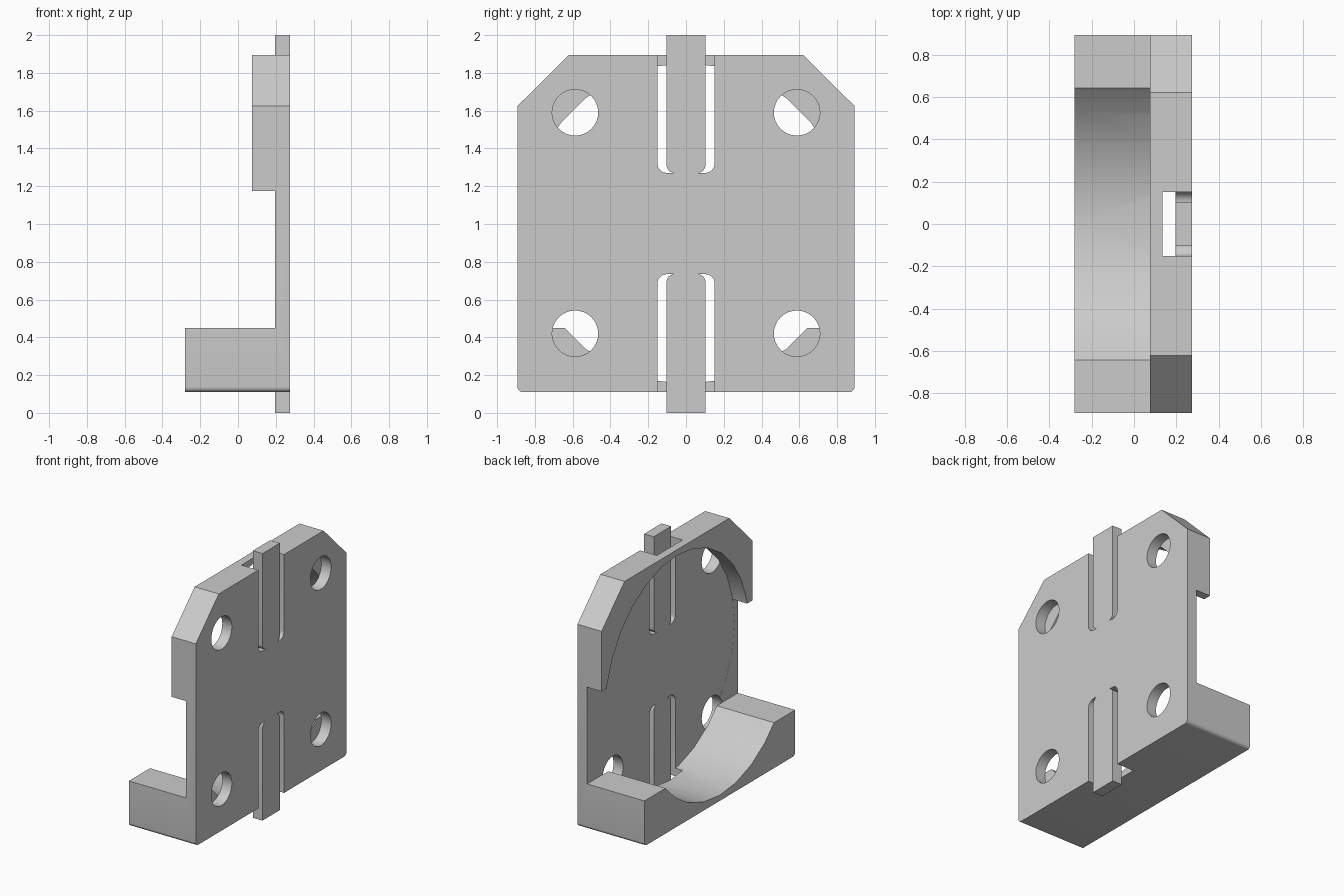
import bpy, bmesh
from math import cos, sin, pi, radians

if "Cube" in bpy.data.objects:
    bpy.data.objects.remove(bpy.data.objects["Cube"])

MID = 1.0025            # height of the plate centre
HALF = 0.892            # half width of the plate
FRONT, BACK, FLOOR = -0.28, 0.275, 0.195
TAB, SLOT = 0.103, 0.152


def arc(cy, cz, r, a0, a1, n):
    """Points on an arc, angles in degrees."""
    return [(cy + r * cos(radians(a0 + (a1 - a0) * i / n)),
             cz + r * sin(radians(a0 + (a1 - a0) * i / n))) for i in range(n + 1)]


def circle(cy, cz, r, n):
    return arc(cy, cz, r, 90, 450, n)[:-1]


def prism(name, pts, lo, hi, axis='X'):
    """Extrude a (y,z) outline along X, or an (x,z) outline along Y."""
    bm = bmesh.new()
    place = (lambda p, t: (t, p[0], p[1])) if axis == 'X' else (lambda p, t: (p[0], t, p[1]))
    a = [bm.verts.new(place(p, lo)) for p in pts]
    b = [bm.verts.new(place(p, hi)) for p in pts]
    bm.faces.new(a)
    bm.faces.new(b[::-1])
    for i in range(len(pts)):
        j = (i + 1) % len(pts)
        bm.faces.new((a[i], b[i], b[j], a[j]))
    bmesh.ops.recalc_face_normals(bm, faces=bm.faces)
    me = bpy.data.meshes.new(name)
    bm.to_mesh(me)
    bm.free()
    ob = bpy.data.objects.new(name, me)
    bpy.context.collection.objects.link(ob)
    return ob


def activate(ob):
    bpy.ops.object.select_all(action='DESELECT')
    ob.select_set(True)
    bpy.context.view_layer.objects.active = ob


def boolean(ob, tool, operation='DIFFERENCE'):
    mod = ob.modifiers.new(tool.name, 'BOOLEAN')
    mod.operation, mod.solver, mod.object = operation, 'EXACT', tool
    activate(ob)
    bpy.ops.object.modifier_apply(modifier=mod.name)
    bpy.data.objects.remove(tool)


# Body: side profile with bottom ledge and top rim, trimmed to the front outline
bracket = prism("bracket_body", [
    (FRONT, 0), (BACK, 0), (BACK, 2), (0.075, 2), (0.075, 1.175),
    (FLOOR, 1.175), (FLOOR, 0.45), (FRONT, 0.45)], -1, 1, 'Y')
outline = (arc(-HALF + 0.028, 0.138, 0.028, 180, 270, 6)
           + arc(HALF - 0.028, 0.138, 0.028, 270, 360, 6)
           + [(HALF, 1.625), (0.62, 1.895), (-0.62, 1.895), (-HALF, 1.625)])
boolean(bracket, prism("outline_trim", outline, -0.5, 0.5), 'INTERSECT')

# Four screw holes through the plate thickness only
for y in (-0.587, 0.587):
    for z in (0.42, 1.59):
        boolean(bracket, prism("hole_cutter", circle(y, z, 0.122, 32), FLOOR - 0.0005, 0.4))

# Round recess that scoops the ledge and the rim
boolean(bracket, prism("recess_cutter", circle(0, MID, 0.85, 28), -0.5, FLOOR + 0.0005))

# Spring tabs, each standing in a round-cornered slot, top and bottom
parts = [bracket]
for side, label in ((1, "top"), (-1, "bottom")):
    def strip(half, r, end):
        pts = (arc(-half + r, 0.268 + r, r, 180, 270, 6)
               + arc(half - r, 0.268 + r, r, 270, 360, 6) + [(half, end), (-half, end)])
        return [(y, MID + side * z) for y, z in pts]
    boolean(bracket, prism("slot_cutter", strip(SLOT, 0.05, 1.1), 0.135, 0.4))
    parts.append(prism(label + "_spring_tab", strip(TAB, 0.042, 0.9975), FLOOR, BACK))
    for v in parts[-1].data.vertices:
        v.co.z = min(2, max(0, v.co.z - (0 if side > 0 else 0.005)
                            if abs(v.co.z - MID) > 0.9 else v.co.z))

for ob in parts:
    activate(ob)
    bpy.ops.object.shade_smooth_by_angle(angle=radians(30))
